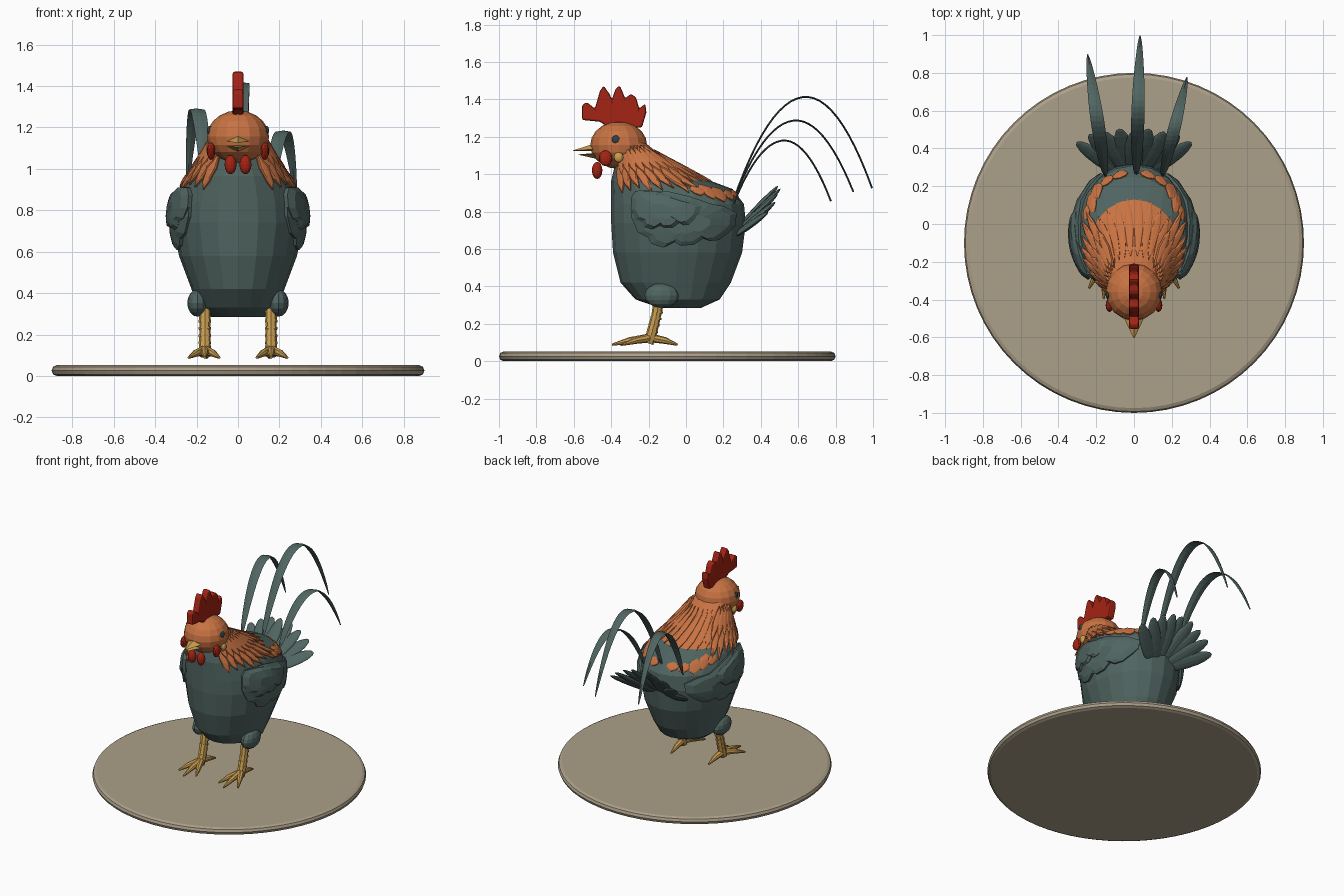
import bpy, bmesh, math
from mathutils import Vector, Matrix

default_cube = bpy.data.objects.get("Cube")
if default_cube:
    bpy.data.objects.remove(default_cube, do_unlink=True)


def make_material(name, red, green, blue):
    material = bpy.data.materials.new(name)
    material.use_nodes = True
    colour = (red, green, blue, 1)
    material.diffuse_color = colour
    shader = material.node_tree.nodes["Principled BSDF"]
    shader.inputs["Base Color"].default_value = colour
    shader.inputs["Roughness"].default_value = 0.8
    return material


TEAL = make_material("dark teal plumage", .08, .13, .12)
ORANGE = make_material("orange plumage", .58, .17, .055)
RED = make_material("red comb", .37, .017, .007)
YELLOW = make_material("horn yellow", .6, .35, .085)
STONE = make_material("stone base", .41, .35, .25)
EYE = make_material("eye", .025, .06, .07)


def finish(name, bm, *materials):
    """Turn a bmesh into a named object with outward normals."""
    bmesh.ops.recalc_face_normals(bm, faces=bm.faces)
    mesh = bpy.data.meshes.new(name)
    bm.to_mesh(mesh)
    bm.free()
    for material in materials:
        mesh.materials.append(material)
    obj = bpy.data.objects.new(name, mesh)
    bpy.context.collection.objects.link(obj)
    return obj


def loft(rings):
    """Skin closed rings of points and cap both ends."""
    bm = bmesh.new()
    rows = [[bm.verts.new(point) for point in ring] for ring in rings]
    count = len(rows[0])
    for low, high in zip(rows, rows[1:]):
        for i in range(count):
            j = (i + 1) % count
            bm.faces.new((low[i], low[j], high[j], high[i]))
    bm.faces.new(rows[0][::-1])
    bm.faces.new(rows[-1])
    return bm


def tube(name, points, radii, material, sides=8):
    points = [Vector(p) for p in points]
    rings = []
    for i, point in enumerate(points):
        along = points[min(i + 1, len(points) - 1)] - points[max(i - 1, 0)]
        turn = along.to_track_quat('Z', 'Y')
        angles = [math.tau * k / sides for k in range(sides)]
        rings.append([point + turn @ Vector((math.cos(a), math.sin(a), 0)) * radii[i] for a in angles])
    return finish(name, loft(rings), material)


def ball(name, centre, size, material, turn=Matrix(), segments=12):
    bm = bmesh.new()
    matrix = Matrix.Translation(centre) @ turn @ Matrix.Diagonal((*size, 1))
    bmesh.ops.create_uvsphere(bm, u_segments=segments, v_segments=segments // 2 + 2, radius=1, matrix=matrix)
    return finish(name, bm, material)


# Body cross-sections: height, front, back, half width
SECTIONS = [(.285, -.14, .08, .13), (.33, -.27, .18, .19), (.42, -.35, .24, .225),
            (.58, -.39, .3, .285), (.74, -.4, .32, .315), (.84, -.4, .31, .305),
            (.92, -.4, .25, .275), (.965, -.4, .13, .24), (1.05, -.38, -.03, .175),
            (1.12, -.36, -.16, .135), (1.17, -.35, -.22, .11)]


def section(z):
    for low, high in zip(SECTIONS, SECTIONS[1:]):
        if z <= high[0]:
            break
    t = (z - low[0]) / (high[0] - low[0])
    front, back, half = [a + (b - a) * t for a, b in zip(low[1:], high[1:])]
    return (front + back) / 2, (back - front) / 2, half


def skin(angle, z, lift=0):
    """Point on the body; angle runs from the breast round to the back."""
    def at(a, h):
        middle, depth, half = section(h)
        return Vector((half * math.sin(a), middle - depth * math.cos(a), h))
    point, step = at(angle, z), .01
    normal = (at(angle + step, z) - at(angle - step, z)).cross(at(angle, z + step) - at(angle, z - step))
    return point + normal.normalized() * lift


def patch(name, outline, side, lift, material):
    """Domed plate that follows the body, with outline in angle and height."""
    centre = sum((Vector(p) for p in outline), Vector((0, 0))) / len(outline)
    bm = bmesh.new()
    previous = None
    for scale, height in ((1, -.012), (1, lift * .6), (.8, lift), (.4, lift * 1.1)):
        row = []
        for corner in outline:
            a, z = centre + (Vector(corner) - centre) * scale
            point = skin(a, z, height)
            point.x *= side
            row.append(bm.verts.new(point))
        if previous:
            for i in range(len(row)):
                j = (i + 1) % len(row)
                bm.faces.new((previous[i], previous[j], row[j], row[i]))
        previous = row
    bm.faces.new(previous)
    return finish(name, bm, material)


def leaf(angle, top, tip, width):
    drop = tip - top
    shape = [(0, 0), (.7, .15), (1, .5), (.6, .8), (0, 1), (-.6, .8), (-1, .5), (-.7, .15)]
    return [(angle + u * width, top + v * drop) for u, v in shape]


# Ground disc with rounded rim
disc_rings = []
for radius, z in ((.875, 0), (.893, .008), (.9, .026), (.893, .044), (.875, .052)):
    disc_rings.append([(radius * math.cos(math.tau * k / 64), radius * math.sin(math.tau * k / 64) - .1, z)
                       for k in range(64)])
finish("ground_disc", loft(disc_rings), STONE)

# Body, with an orange neck cape above the shoulders
body_bm = loft([[skin(math.tau * k / 20, s[0]) for k in range(20)] for s in SECTIONS])
for face in body_bm.faces:
    centre = face.calc_center_median()
    middle, depth, half = section(centre.z)
    turned = abs(math.atan2(centre.x / half, (middle - centre.y) / depth))
    face.material_index = int(centre.z > .965 and turned > .55)
finish("body", body_bm, TEAL, ORANGE)

# Head, comb and beak
ball("head", (0, -.36, 1.155), (.15, .152, .127), ORANGE, segments=16)
COMB = [(-.556, 1.29), (-.556, 1.37), (-.53, 1.385), (-.487, 1.35), (-.46, 1.445), (-.44, 1.473),
        (-.41, 1.43), (-.396, 1.4), (-.375, 1.46), (-.353, 1.473), (-.325, 1.405), (-.295, 1.43),
        (-.267, 1.41), (-.25, 1.35), (-.218, 1.377), (-.212, 1.33), (-.235, 1.25), (-.4, 1.24), (-.46, 1.28)]
comb = finish("comb", loft([[(x, y, z) for y, z in COMB] for x in (-.026, .026)]), RED)
bevel = comb.modifiers.new("rounded edge", 'BEVEL')
bevel.width, bevel.segments = .01, 2


def beak(name, base_z, tip_y, tip_z, rise, fall):
    half = .066
    base = [(-half, -.47, base_z), (0, -.47, base_z + rise), (half, -.47, base_z), (0, -.47, base_z - fall)]
    tip = Vector((0, tip_y, tip_z))
    finish(name, loft([base, [tip + (Vector(p) - tip) * .04 for p in base]]), YELLOW)


beak("upper_beak", 1.135, -.61, 1.125, .035, .01)
beak("lower_beak", 1.11, -.58, 1.105, .005, .03)

# Wing outline in depth and height
WING = [(-.28, .86), (-.25, .91), (-.1, .905), (.02, .875), (.12, .84), (.2, .825), (.26, .79),
        (.255, .73), (.22, .69), (.17, .65), (.12, .645), (.09, .66), (.04, .625), (-.03, .62),
        (-.06, .64), (-.12, .61), (-.18, .63), (-.2, .665), (-.25, .69), (-.285, .77)]


def wing_outline(shrink):
    result = []
    for y, z in WING:
        y, z = -.28 + (y + .28) * shrink, .9 + (z - .9) * shrink
        middle, depth, _ = section(z)
        result.append((math.acos(max(-1, min(1, (middle - y) / depth))), z))
    return result


for side, label in ((1, "left"), (-1, "right")):
    # Face details
    ball(label + "_eye", (side * .138, -.375, 1.185), (.012, .022, .022), EYE)
    ball(label + "_earlobe", (side * .135, -.36, 1.09), (.018, .025, .028), YELLOW)
    ball(label + "_cheek", (side * .13, -.43, 1.085), (.02, .036, .042), RED)
    ball(label + "_wattle", (side * .036, -.475, 1.02), (.029, .028, .046), RED)

    # Wings with a raised covert layer
    patch(label + "_wing", wing_outline(1), side, .022, TEAL)
    patch(label + "_wing_coverts", wing_outline(.66), side, .034, TEAL)

    # Cape feathers: pointed at the sides, long down the back
    for i in range(8):
        angle = .62 + i * .2
        patch(label + "_cape_feather", leaf(angle, 1.1, .9 + .012 * (i % 3), .12), side, .014, ORANGE)
        patch(label + "_neck_feather", leaf(angle + .1, 1.15, .99, .15), side, .02, ORANGE)
    for i in range(4):
        patch(label + "_back_feather", leaf(2.25 + i * .25, 1.13, .962, .13), side, .007, ORANGE)

    # Saddle feathers
    for angle, top, tip, width in ((2.0, .935, .885, .13), (2.2, .945, .865, .14), (2.38, .93, .85, .15),
                                   (2.62, .915, .86, .14), (2.88, .915, .865, .15)):
        patch(label + "_saddle_feather", leaf(angle, top, tip, width), side, .008, ORANGE)

    # Thigh, shank and toes
    ball(label + "_thigh", (side * .195, -.13, .352), (.05, .092, .066), TEAL)
    ankle = Vector((side * .16, -.19, .125))
    tube(label + "_shank", [(side * .16, -.14, .35), (side * .16, -.16, .24), ankle, ankle - Vector((0, .01, .03))],
         [.03, .026, .029, .026], YELLOW)
    for k in range(4):
        z = .16 + k * .035
        y = -.18 + k * .009
        tube(label + "_shank_scale", [(side * .16, y, z - .006), (side * .16, y + .002, z + .006)], [.03, .03], YELLOW)
    for spread, reach in ((-.07, -.16), (0, -.205), (.078, -.15), (-.01, .145)):
        toe = Vector((spread * side, reach, 0))
        tip = ankle + toe
        tip.z = .088
        knuckle = ankle + toe * .55
        knuckle.z = .11
        tube(label + "_toe", [ankle, knuckle, tip], [.024, .018, .006], YELLOW)

# Tail fan
for i in range(9):
    phi = math.radians((i - 4) * 11)
    along = Vector((math.sin(phi), .68 * math.cos(phi), .73 * math.cos(phi) - .25 * abs(phi))).normalized()
    across = Vector((math.cos(phi), -.68 * math.sin(phi), -.73 * math.sin(phi)))
    across = (across - along * across.dot(along)).normalized()
    turn = Matrix((across, along.cross(across), along)).transposed().to_4x4()
    centre = Vector((0, .22, .645)) + along * .225 + Vector((0, .008 * (i % 2), 0))
    ball("tail_feather", centre, (.05, .017, .175), TEAL, turn)


def sickle(name, start, end, peak, half_width):
    """Thin arched ribbon, widest in the middle."""
    start, end = Vector(start), Vector(end)
    rings, apex = [], .525
    for k in range(25):
        t = k / 24
        point = start.lerp(end, t)
        foot, span = (start.z, apex) if t < apex else (end.z, 1 - apex)
        point.z = peak - (peak - foot) * ((t - apex) / span) ** 2
        wide = half_width * (.12 + .88 * math.sin(math.pi * t ** .8) ** .7) if 0 < t < 1 else half_width * .1
        slope = -2 * (peak - foot) * (t - apex) / span ** 2
        normal = Vector((0, -slope, end.y - start.y)).normalized() * .005
        edge = Vector((wide, 0, 0))
        rings.append([point - edge, point + normal, point + edge, point - normal])
    finish(name, loft(rings), TEAL)


# Long arched tail plumes
sickle("centre_sickle", (.012, .25, .85), (.032, .995, .925), 1.413, .035)
sickle("right_sickle", (-.15, .25, .85), (-.245, .895, .905), 1.287, .036)
sickle("left_sickle", (.15, .25, .83), (.28, .775, .855), 1.18, .034)
